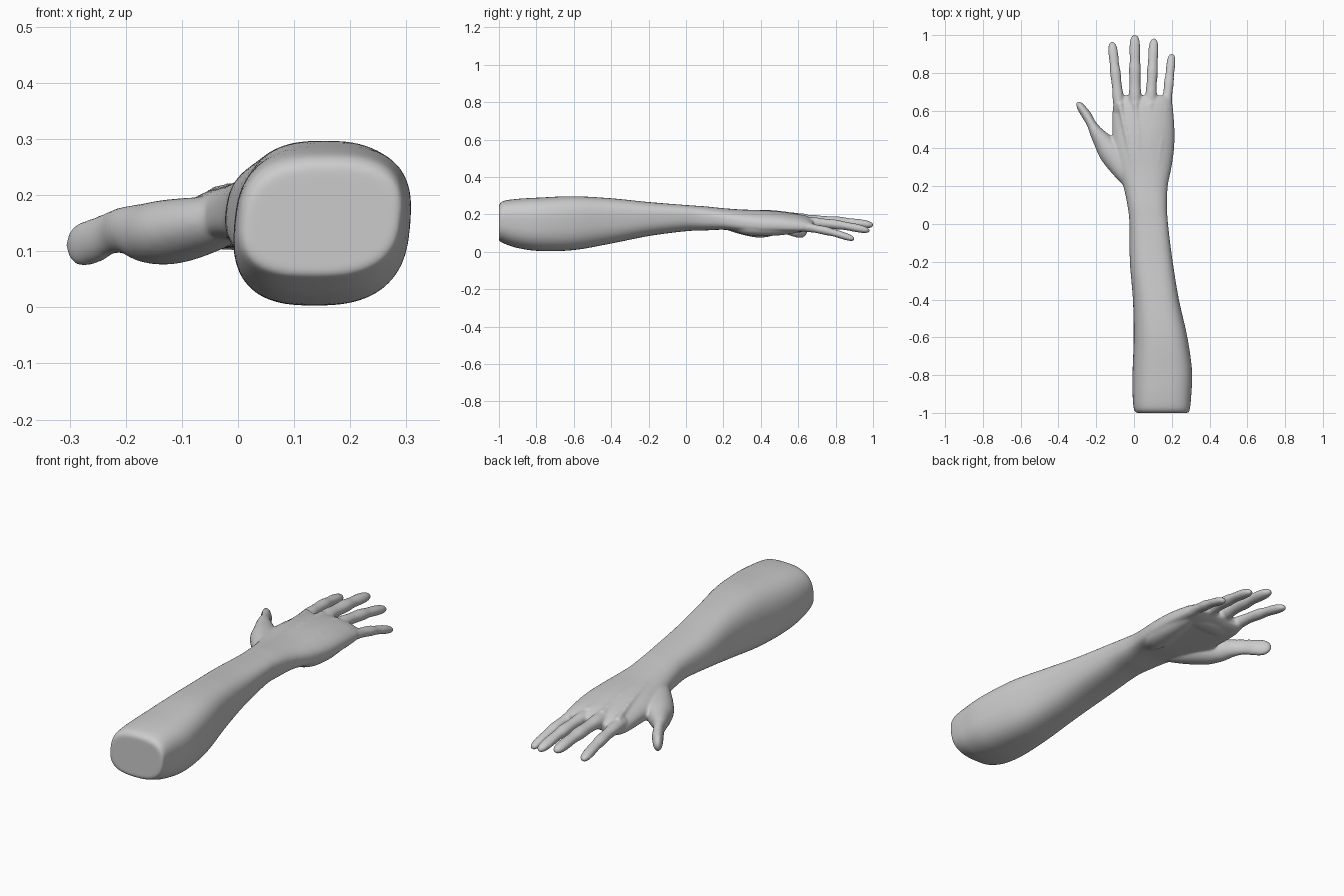
import bpy, bmesh, math
from mathutils import Vector

if "Cube" in bpy.data.objects:
    bpy.data.objects.remove(bpy.data.objects["Cube"])

bm = bmesh.new()


def spline(stations, steps):
    """Catmull-Rom interpolation through the station tuples."""
    out, last = [], len(stations) - 1
    for i in range(last):
        a, b, c, d = (stations[max(0, min(last, k))] for k in range(i - 1, i + 3))
        for s in range(steps):
            t = s / steps
            out.append([0.5 * (2 * q + (r - p) * t + (2 * p - 5 * q + 4 * r - w) * t * t
                        + (3 * q - p - 3 * r + w) * t ** 3) for p, q, r, w in zip(a, b, c, d)])
    return out + [list(stations[-1])]


def loft(stations, axis=None, power=2.0, arch=0.0, skew=0.0, n=32, steps=6):
    """Closed tube through (x, y, z, half width, half height) sections."""
    if axis is None:
        axis = Vector(stations[-1][:3]) - Vector(stations[0][:3])
    axis = Vector(axis).normalized()
    side = axis.cross(Vector((0, 0, 1))).normalized()
    up = side.cross(axis)
    rings = []
    for x, y, z, w, h in spline(stations, steps):
        blend = max(0.0, min(1.0, y / 0.4))
        ring = []
        for k in range(n):
            a = 2 * math.pi * k / n
            u = math.copysign(abs(math.cos(a)) ** (2 / power), math.cos(a))
            v = math.copysign(abs(math.sin(a)) ** (2 / power), math.sin(a))
            p = Vector((x, y, z)) + side * (u * w + skew * v * (1 - blend)) + up * (v * h)
            p.z -= arch * blend * u * u
            ring.append(bm.verts.new(p))
        rings.append(ring)
    faces = [bm.faces.new(rings[0]), bm.faces.new(rings[-1])]
    for r0, r1 in zip(rings, rings[1:]):
        for k in range(n):
            j = (k + 1) % n
            faces.append(bm.faces.new((r0[k], r0[j], r1[j], r1[k])))
    bmesh.ops.recalc_face_normals(bm, faces=faces)


def section(y, x0, x1, z0, z1):
    return ((x0 + x1) / 2, y, (z0 + z1) / 2, (x1 - x0) / 2, (z1 - z0) / 2)


# Forearm, wrist and palm
loft([section(*s) for s in (
    (-1.0, .012, .288, .058, .252), (-.975, .0, .295, .045, .272),
    (-.9, -.006, .302, .02, .283), (-.78, -.006, .306, .004, .29),
    (-.6, .0, .281, .009, .297), (-.4, -.004, .236, .044, .286),
    (-.2, -.02, .203, .084, .266), (0, -.022, .178, .11, .25),
    (.1, -.034, .174, .114, .243), (.2, -.056, .178, .118, .233),
    (.3, -.09, .198, .11, .226), (.4, -.112, .212, .108, .223),
    (.5, -.114, .214, .108, .216), (.6, -.113, .207, .11, .202),
    (.65, -.105, .2, .118, .188), (.68, -.095, .19, .132, .172))],
    axis=(0, 1, 0), power=2.7, arch=.022, skew=.012, n=48)

# Fingers: knuckle point, tip point, radius, rise of the middle joint
fingers = [
    ((-.076, .60, .153), (-.117, .966, .118), .027, .012),
    ((.006, .60, .165), (.004, 1.003, .142), .030, .008),
    ((.086, .60, .158), (.106, .983, .112), .028, .012),
    ((.166, .57, .140), (.201, .902, .066), .025, .012),
]
profile = [(0, 1.1), (.2, 1.12), (.36, .98), (.54, 1.06), (.66, .93),
           (.8, .97), (.9, .9), (.96, .7), (.985, .47), (1, .12)]
for base, tip, r, rise in fingers:
    b, t = Vector(base), Vector(tip)
    sections = []
    for f, k in profile:
        p = b.lerp(t, f)
        p.z += rise * math.sin(math.pi * f)
        sections.append((*p, r * k, r * k * (1 - .22 * f)))
    loft(sections, n=20)
    # Tendon ridge from the wrist to the knuckle
    w = Vector((.06 + (b.x - .04) * .45, .24, .217))
    k = Vector((b.x, b.y + .04, b.z + .027))
    m = w.lerp(k, .5) + Vector((0, 0, .009))
    loft([(*w, .006, .006), (*m, .011, .011), (*w.lerp(k, .85), .013, .014),
          (*k, .016, .012)], n=12)

# Thumb with its muscle base
loft([(.0, .2, .16, .035, .035), (-.055, .285, .147, .058, .05),
      (-.118, .375, .135, .066, .058), (-.166, .44, .132, .050, .053),
      (-.203, .49, .137, .034, .042), (-.228, .535, .132, .025, .038),
      (-.252, .577, .12, .026, .04), (-.278, .614, .112, .022, .039),
      (-.292, .635, .109, .016, .028), (-.301, .648, .108, .004, .008)], n=24)

# Palm pads on the little finger side and below the knuckles
loft([(.11, .22, .145, .02, .02), (.135, .32, .128, .055, .038),
      (.15, .44, .122, .054, .038), (.155, .56, .125, .04, .03),
      (.16, .63, .13, .02, .015)], n=20)
loft([(-.09, .585, .142, .015, .015), (-.04, .59, .132, .05, .028),
      (.09, .59, .131, .05, .028), (.18, .57, .128, .02, .018)], n=20)

mesh = bpy.data.meshes.new("forearm_and_hand")
bm.to_mesh(mesh)
bm.free()
arm = bpy.data.objects.new("forearm_and_hand", mesh)
bpy.context.collection.objects.link(arm)

# Fuse all parts into one smooth skin
fuse = arm.modifiers.new("fuse", 'REMESH')
fuse.mode = 'VOXEL'
fuse.voxel_size = .0065
fuse.use_smooth_shade = True
soften = arm.modifiers.new("soften", 'SMOOTH')
soften.factor = .5
soften.iterations = 7
